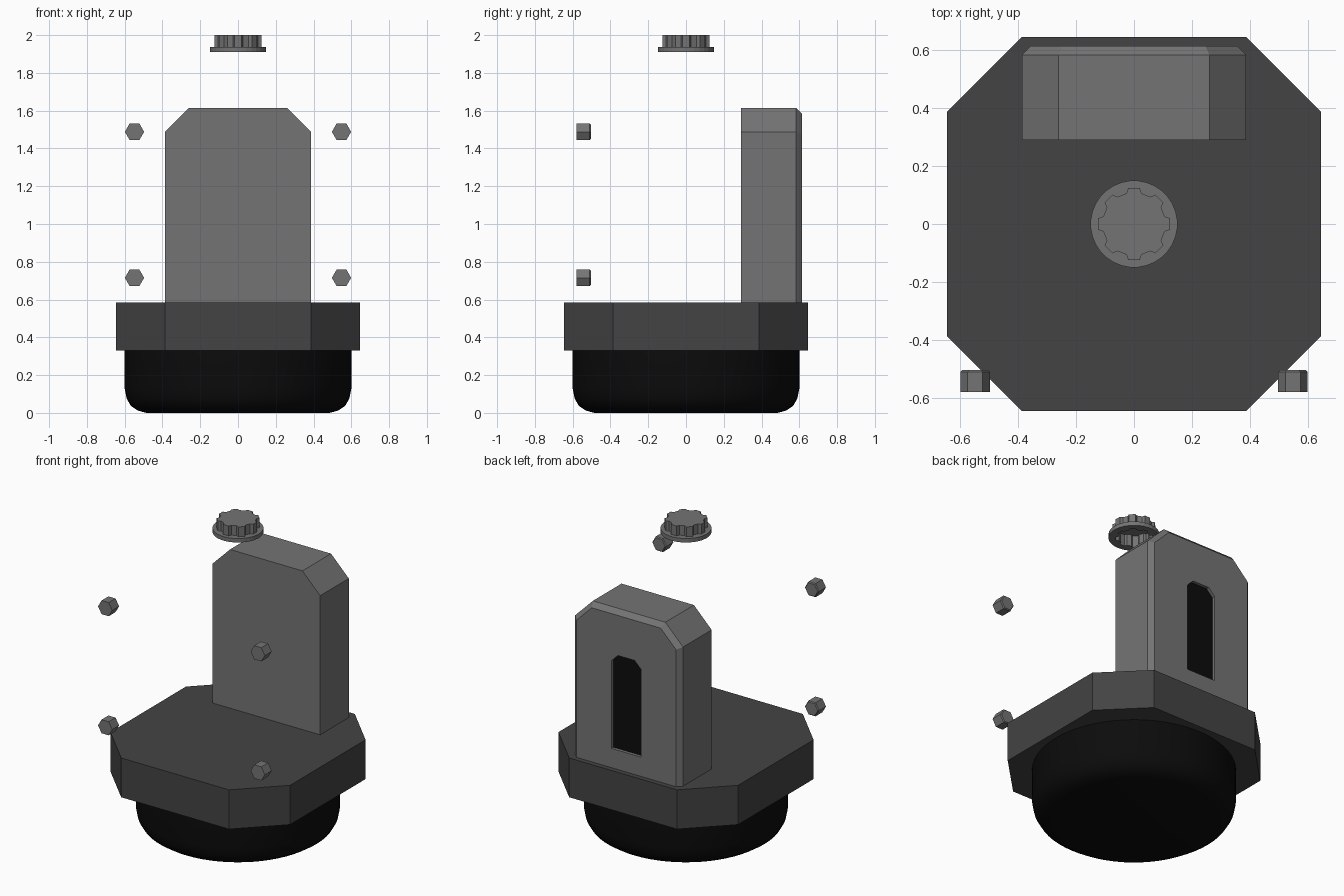
import bpy, bmesh
from math import sin, cos, radians, pi

if "Cube" in bpy.data.objects:
    bpy.data.objects.remove(bpy.data.objects["Cube"])


def material(name, v):
    m = bpy.data.materials.new(name)
    m.diffuse_color = (v, v, v, 1)
    m.use_nodes = True
    m.node_tree.nodes["Principled BSDF"].inputs["Base Color"].default_value = m.diffuse_color
    return m


GREY = material("mid grey", 0.175)
DARK = material("dark grey", 0.057)
BLACK = material("black", 0.0035)


def loft(name, rings, mats, black_end=False):
    """Skin a stack of equal-length rings and cap both ends."""
    bm = bmesh.new()
    vs = [[bm.verts.new(p) for p in r] for r in rings]
    n = len(vs[0])
    for a, b in zip(vs, vs[1:]):
        for i in range(n):
            j = (i + 1) % n
            bm.faces.new((a[i], a[j], b[j], b[i]))
    bm.faces.new(vs[0][::-1])
    end = bm.faces.new(vs[-1])
    if black_end:
        end.material_index = 1
    bmesh.ops.recalc_face_normals(bm, faces=bm.faces[:])
    me = bpy.data.meshes.new(name)
    bm.to_mesh(me)
    bm.free()
    for m in mats:
        me.materials.append(m)
    ob = bpy.data.objects.new(name, me)
    bpy.context.collection.objects.link(ob)
    return ob


def circle(r, z, n=64, offset=0.0):
    return [(r * cos(2 * pi * (i + offset) / n), r * sin(2 * pi * (i + offset) / n), z)
            for i in range(n)]


# Rounded black foot
foot = loft("foot", [circle(r, z) for r, z in
                     ((0.484, 0), (0.53, 0.012), (0.567, 0.037), (0.59, 0.077),
                      (0.6, 0.13), (0.6, 0.33))], [BLACK])
bpy.context.view_layer.objects.active = foot
foot.select_set(True)
bpy.ops.object.shade_smooth_by_angle(angle=radians(35))
foot.select_set(False)

# Octagonal deck
A, B = 0.645, 0.387
octagon = [(A, -B), (A, B), (B, A), (-B, A), (-A, B), (-A, -B), (-B, -A), (B, -A)]
loft("octagon_deck", [[(x, y, z) for x, y in octagon] for z in (0.33, 0.585)], [DARK])


# Back upright with chamfered rear edge and recessed black slot
def arch(y, w, bottom, top, cx, cz):
    half = [(w, bottom), (w, top - cz), (w - cx, top)]
    pts = half + [(-x, z) for x, z in reversed(half)]
    return [(x, y, z) for x, z in pts]


loft("back_upright", [
    arch(0.29, 0.387, 0.585, 1.615, 0.127, 0.127),
    arch(0.583, 0.387, 0.585, 1.615, 0.127, 0.127),
    arch(0.613, 0.357, 0.585, 1.585, 0.11, 0.11),
    arch(0.613, 0.105, 0.71, 1.325, 0.045, 0.045),
    arch(0.593, 0.105, 0.71, 1.325, 0.045, 0.045)],
    [GREY, BLACK], black_end=True)


# Four floating hexagonal bolts
def hexagon(cx, y, cz, r):
    return [(cx + r * cos(k * pi / 3), y, cz + r * sin(k * pi / 3)) for k in range(6)]


for side, sx in (("left", -1), ("right", 1)):
    for level, z in (("lower", 0.715), ("upper", 1.488)):
        loft(f"{level}_{side}_bolt", [hexagon(sx * 0.548, y, z, r) for y, r in
                                      ((-0.58, 0.051), (-0.51, 0.051), (-0.504, 0.045))],
             [GREY])


# Floating toothed knob with flange, hollow from below
def gear(scale, z):
    tooth = ((-9, 0.1255), (9, 0.1255), (14, 0.109), (31, 0.109))
    return [(scale * r * cos(radians(45 * k + a)), scale * r * sin(radians(45 * k + a)), z)
            for k in range(8) for a, r in tooth]


loft("toothed_knob", [
    gear(0.87, 1.985), gear(0.87, 1.91),
    circle(0.15, 1.91, 32, -0.5), circle(0.15, 1.936, 32, -0.5),
    gear(1, 1.936), gear(1, 2.0)], [GREY])
